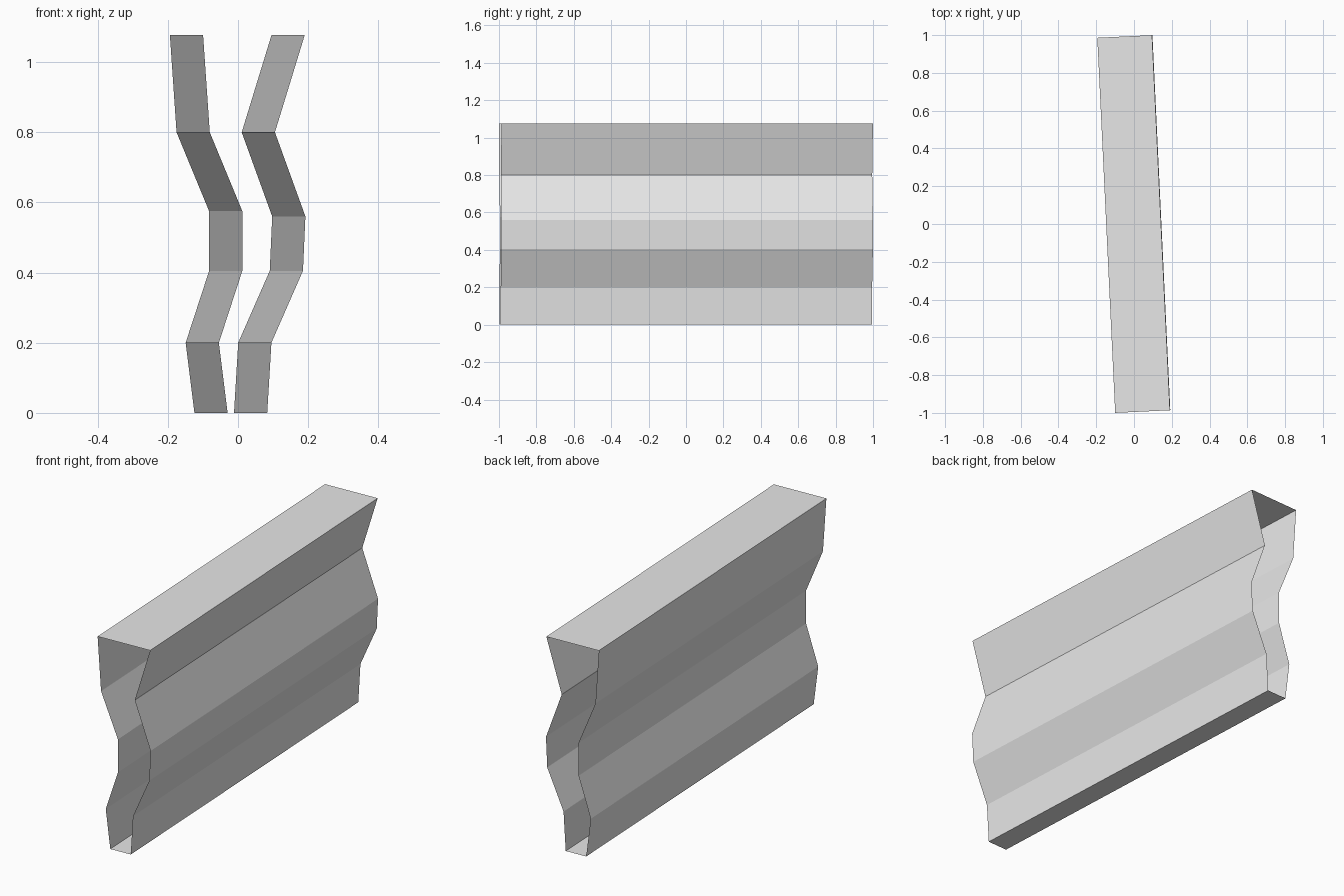
import bpy
import bmesh
import math
from mathutils import Matrix

cube = bpy.data.objects.get("Cube")
if cube:
    bpy.data.objects.remove(cube, do_unlink=True)

# Plain grey material
grey = bpy.data.materials.new("light_grey")
grey.use_nodes = True
colour = (0.8, 0.8, 0.8, 1.0)
grey.diffuse_color = colour
grey.node_tree.nodes["Principled BSDF"].inputs["Base Color"].default_value = colour

# Folded outlines of the two long walls, as (x, z) from bottom to top
LEFT_SIDE = [(-0.077, 0), (-0.102, 0.2), (-0.035, 0.405),
             (-0.035, 0.575), (-0.128, 0.8), (-0.147, 1.077)]
RIGHT_SIDE = [(0.036, 0), (0.048, 0.2), (0.138, 0.405),
              (0.145, 0.56), (0.058, 0.8), (0.143, 1.077)]
HALF_LENGTH = 0.994
TURN = math.radians(2.73)

# Closed outline swept along y, leaving both ends open
outline = RIGHT_SIDE + LEFT_SIDE[::-1]
bm = bmesh.new()
front = [bm.verts.new((x, -HALF_LENGTH, z)) for x, z in outline]
back = [bm.verts.new((x, HALF_LENGTH, z)) for x, z in outline]
for i in range(len(outline)):
    j = (i + 1) % len(outline)
    bm.faces.new((front[i], back[i], back[j], front[j]))

# Slight turn of the whole sleeve about the vertical axis
bm.transform(Matrix.Rotation(TURN, 4, "Z"))
bm.normal_update()
top = max(bm.faces, key=lambda f: f.calc_center_median().z)
if top.normal.z < 0:
    bmesh.ops.reverse_faces(bm, faces=bm.faces[:])

mesh = bpy.data.meshes.new("folded_sleeve")
bm.to_mesh(mesh)
bm.free()
mesh.materials.append(grey)
sleeve = bpy.data.objects.new("folded_sleeve", mesh)
bpy.context.collection.objects.link(sleeve)
